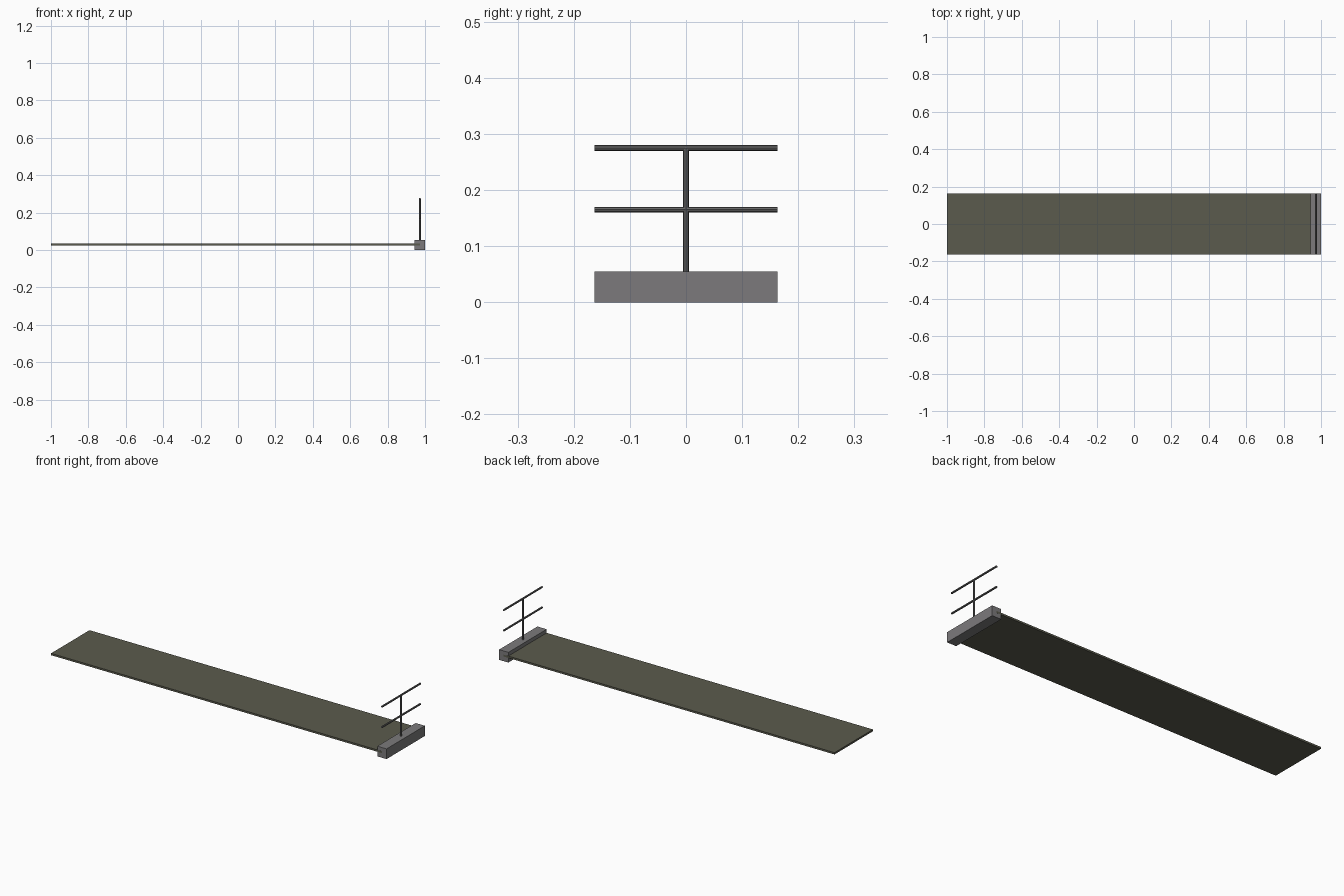
import bpy, math
from mathutils import Vector

if "Cube" in bpy.data.objects:
    bpy.data.objects.remove(bpy.data.objects["Cube"])


def material(name, rgb):
    m = bpy.data.materials.new(name)
    m.diffuse_color = (*rgb, 1)
    m.use_nodes = True
    m.node_tree.nodes["Principled BSDF"].inputs["Base Color"].default_value = m.diffuse_color
    return m


deck_olive = material("deck_olive", (0.105, 0.105, 0.075))
concrete_grey = material("concrete_grey", (0.20, 0.195, 0.20))
steel_grey = material("steel_grey", (0.13, 0.13, 0.13))


def box(name, lo, hi, mat):
    lo, hi = Vector(lo), Vector(hi)
    bpy.ops.mesh.primitive_cube_add(size=1, location=(lo + hi) / 2)
    o = bpy.context.object
    o.name = name
    o.scale = hi - lo
    bpy.ops.object.transform_apply(location=False, rotation=False, scale=True)
    o.data.materials.append(mat)


def rod(name, center, length, rotation=(0, 0, 0)):
    bpy.ops.mesh.primitive_cylinder_add(vertices=8, radius=0.005, depth=length,
                                        location=center, rotation=rotation)
    o = bpy.context.object
    o.name = name
    o.data.materials.append(steel_grey)


W = 0.1635   # half width
X = 0.9725   # centre line of beam and railing

# Long thin deck running into the middle of the end beam
box("deck", (-1, -W, 0.025), (X, W, 0.035), deck_olive)
# End beam
box("end_beam", (0.945, -W + 0.0003, 0), (1, W - 0.0003, 0.055), concrete_grey)
# Railing: one post and two horizontal rails
rod("rail_post", (X, 0, 0.1625), 0.225)
for name, z in (("middle_rail", 0.165), ("top_rail", 0.275)):
    rod(name, (X, 0, z), 2 * W, (math.pi / 2, 0, 0))
